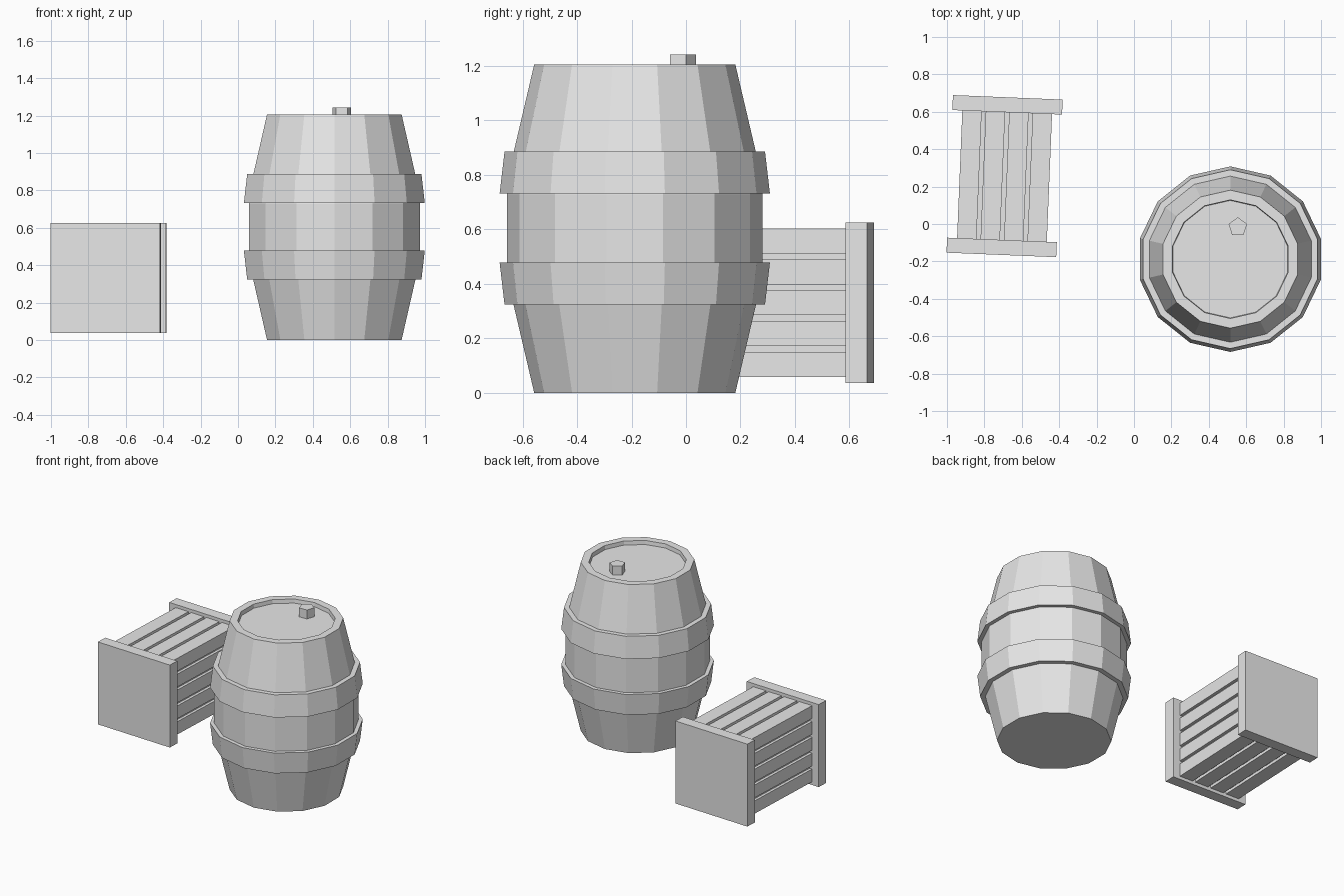
import bpy, bmesh, math
from mathutils import Matrix, Vector

cube = bpy.data.objects.get("Cube")
if cube:
    bpy.data.objects.remove(cube, do_unlink=True)

grey = bpy.data.materials.new("plain_grey")
grey.use_nodes = True
grey.diffuse_color = (0.8, 0.8, 0.8, 1)
grey.node_tree.nodes["Principled BSDF"].inputs["Base Color"].default_value = (0.8, 0.8, 0.8, 1)


def finish(name, bm, matrix):
    bmesh.ops.recalc_face_normals(bm, faces=bm.faces)
    mesh = bpy.data.meshes.new(name)
    bm.to_mesh(mesh)
    bm.free()
    mesh.materials.append(grey)
    obj = bpy.data.objects.new(name, mesh)
    obj.matrix_world = matrix
    bpy.context.collection.objects.link(obj)
    return obj


def lathe(name, profile, sides, matrix, closed=False):
    """Faceted turned shape from (radius, height) pairs, with a corner on +y."""
    bm = bmesh.new()
    rings = []
    for r, z in profile:
        angles = [math.pi / 2 + math.tau * i / sides for i in range(sides)]
        rings.append([bm.verts.new((r * math.cos(a), r * math.sin(a), z)) for a in angles])
    pairs = list(zip(rings, rings[1:]))
    if closed:
        pairs.append((rings[-1], rings[0]))
    else:
        bm.faces.new(rings[0])
        bm.faces.new(rings[-1])
    for low, high in pairs:
        for i in range(sides):
            j = (i + 1) % sides
            bm.faces.new((low[i], low[j], high[j], high[i]))
    return finish(name, bm, matrix)


def box(name, centre, size, matrix):
    bm = bmesh.new()
    bmesh.ops.create_cube(bm, size=1)
    bmesh.ops.scale(bm, vec=size, verts=bm.verts)
    bmesh.ops.translate(bm, vec=Vector(centre), verts=bm.verts)
    return finish(name, bm, matrix)


# Barrel body with recessed lid
SIDES = 14
HEIGHT = 1.206
barrel = Matrix.Translation((0.515, -0.188, 0))
lathe("barrel_body", [
    (0.369, 0), (0.445, 0.324), (0.469, 0.478), (0.469, 0.728), (0.445, 0.882),
    (0.369, HEIGHT), (0.317, HEIGHT), (0.314, 1.178)], SIDES, barrel)

# Two hoops, mirrored about the middle of the barrel
hoop = [(0.478, 0.324), (0.496, 0.478), (0.46, 0.478), (0.435, 0.324)]
lathe("lower_hoop", hoop, SIDES, barrel, closed=True)
lathe("upper_hoop", [(r, HEIGHT + 0.004 - z) for r, z in hoop], SIDES, barrel, closed=True)

# Five-sided bung on the lid
lathe("bung", [(0.052, 1.17), (0.052, 1.242)], 5, Matrix.Translation((0.555, -0.016, 0)))

# Crate: end panels, core and planks, turned slightly
crate = Matrix.Translation((-0.692, 0.256, 0.331)) @ Matrix.Rotation(math.radians(-2.35), 4, "Z")
LENGTH, PANEL, THICK = 0.843, 0.587, 0.08
WIDTH, TALL, DEPTH, GAP = 0.48, 0.545, 0.02, 0.022
span = LENGTH - 2 * THICK + 0.01

for side, name in ((-1, "front_panel"), (1, "back_panel")):
    box(name, (0, side * (LENGTH - THICK) / 2, 0), (PANEL, THICK, PANEL + 0.003), crate)
box("crate_core", (0, 0, 0), (WIDTH - 2 * DEPTH, span, TALL - 2 * DEPTH), crate)


def planks(total, count):
    width = (total - GAP * (count - 1)) / count
    return [(-total / 2 + width / 2 + i * (width + GAP), width) for i in range(count)]


for side, label in ((-1, "bottom"), (1, "top")):
    for n, (x, w) in enumerate(planks(WIDTH, 4)):
        box(f"{label}_plank_{n + 1}", (x, 0, side * (TALL - DEPTH) / 2), (w, span, DEPTH), crate)
for side, label in ((-1, "right"), (1, "left")):
    for n, (z, h) in enumerate(planks(TALL, 5)):
        box(f"{label}_plank_{n + 1}", (side * (WIDTH - DEPTH) / 2, 0, z), (DEPTH, span, h), crate)
